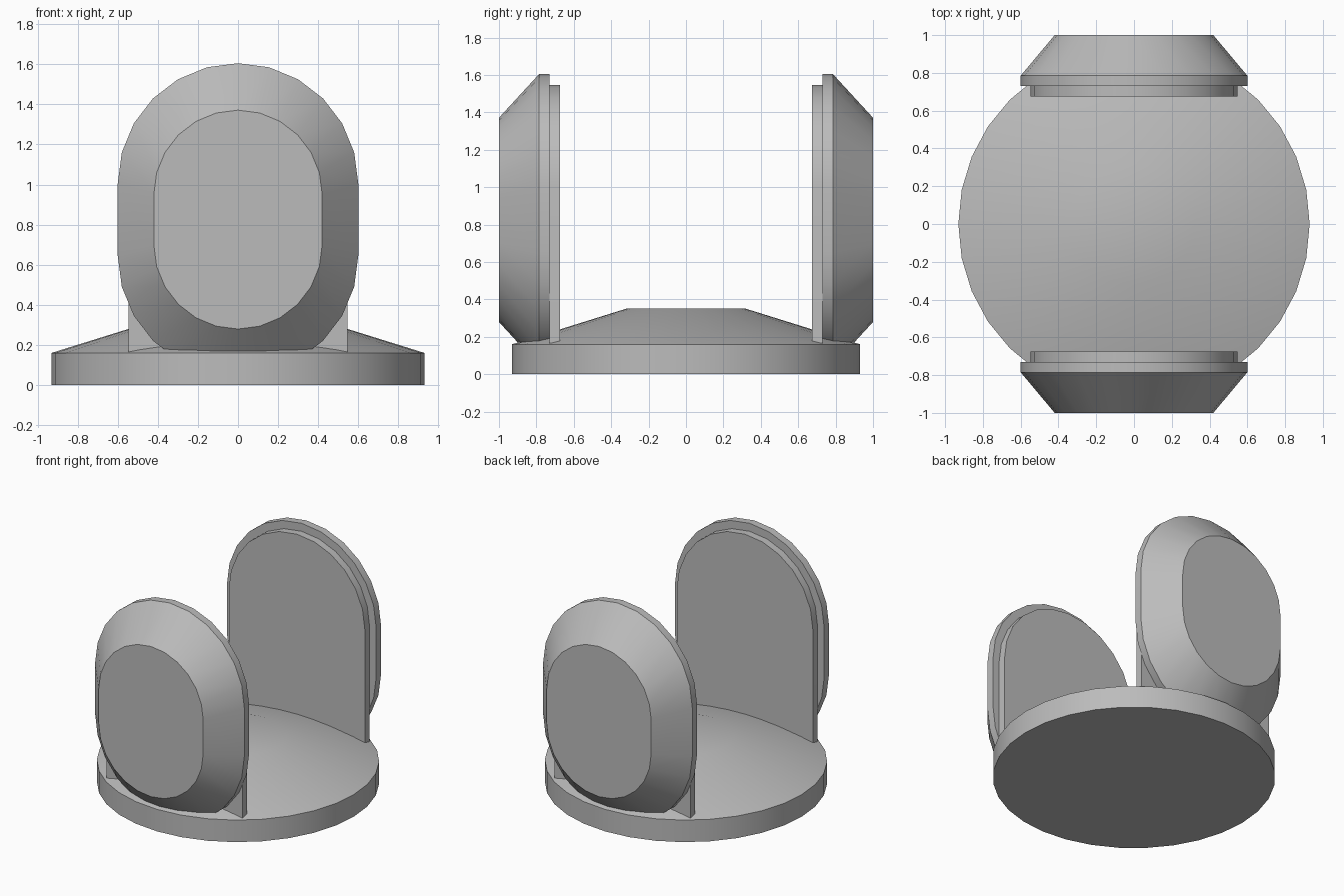
import bpy, bmesh
from math import sin, cos, pi, radians

cube = bpy.data.objects.get("Cube")
if cube:
    bpy.data.objects.remove(cube, do_unlink=True)

grey = bpy.data.materials.new("plain grey")
grey.use_nodes = True
grey.diffuse_color = (0.5, 0.5, 0.5, 1)
grey.node_tree.nodes["Principled BSDF"].inputs["Base Color"].default_value = (0.5, 0.5, 0.5, 1)


def loft(name, rings):
    """Closed solid through rings that have equal point counts."""
    bm = bmesh.new()
    loops = [[bm.verts.new(p) for p in ring] for ring in rings]
    n = len(loops[0])
    for a, b in zip(loops, loops[1:]):
        for i in range(n):
            j = (i + 1) % n
            bm.faces.new((a[i], a[j], b[j], b[i]))
    bm.faces.new(loops[0])
    bm.faces.new(loops[-1])
    bmesh.ops.recalc_face_normals(bm, faces=bm.faces)
    mesh = bpy.data.meshes.new(name)
    bm.to_mesh(mesh)
    bm.free()
    mesh.materials.append(grey)
    obj = bpy.data.objects.new(name, mesh)
    bpy.context.collection.objects.link(obj)
    bpy.ops.object.select_all(action="DESELECT")
    obj.select_set(True)
    bpy.context.view_layer.objects.active = obj
    bpy.ops.object.shade_smooth_by_angle(angle=radians(30))
    return obj


def circle(r, z, n=32):
    return [(r * cos(2 * pi * i / n), r * sin(2 * pi * i / n), z) for i in range(n)]


def arc(r, cz, start, steps=12):
    return [(r * cos(start + pi * i / steps), cz + r * sin(start + pi * i / steps))
            for i in range(steps + 1)]


def stadium(scale, y):
    r, h, mid = 0.6 * scale, 0.18 * scale, 0.825
    return [(x, y, z) for x, z in arc(r, mid + h, 0) + arc(r, mid - h, pi)]


def arch(r, y):
    outline = arc(r, 1.0, 0) + [(-r, 0.16), (r, 0.16)]
    return [(x, y, z) for x, z in outline]


# Round base with a low sloping top
loft("base", [circle(0.93, 0), circle(0.93, 0.16), circle(0.32, 0.35)])

# Facing pair of bevelled pods, each with an arched backing plate
for side, s in (("front", -1), ("back", 1)):
    loft(side + "_pod", [stadium(1, s * 0.73), stadium(1, s * 0.785), stadium(0.7, s)])
    loft(side + "_backing_plate", [arch(0.547, s * 0.675), arch(0.547, s * 0.73)])
